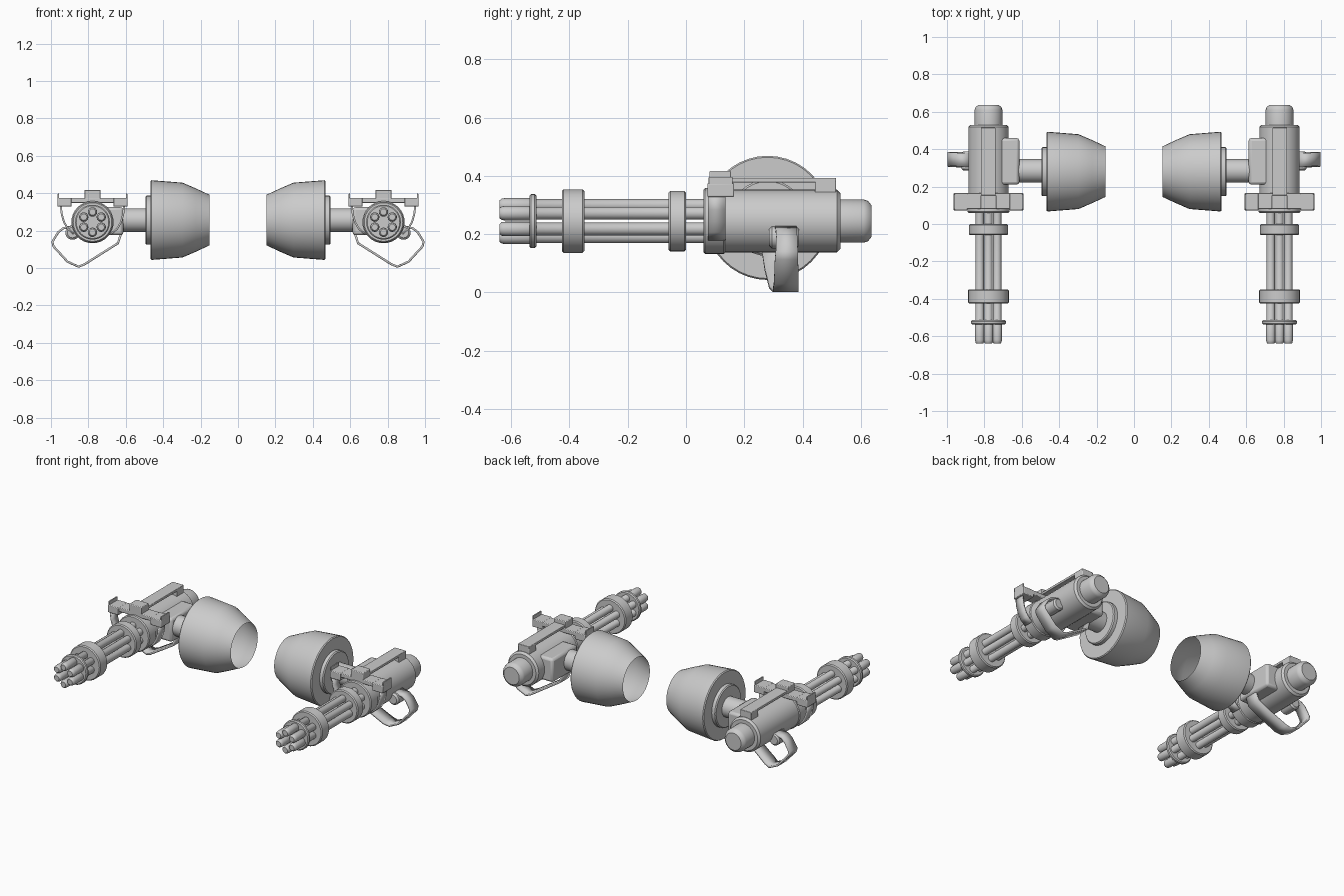
import bpy, bmesh
from math import sin, cos, pi, radians
from mathutils import Vector

if "Cube" in bpy.data.objects:
    bpy.data.objects.remove(bpy.data.objects["Cube"])

GX, GZ = 0.778, 0.245          # gun axis
AY, AZ = 0.28, 0.256           # shoulder axis


def finish(bm, name, bevel=0, thick=0):
    """Make an object from a bmesh and mirror it to the other side."""
    bmesh.ops.recalc_face_normals(bm, faces=bm.faces)
    me = bpy.data.meshes.new(name)
    bm.to_mesh(me)
    bm.free()
    ob = bpy.data.objects.new(name, me)
    bpy.context.collection.objects.link(ob)
    if thick:
        m = ob.modifiers.new("Solidify", 'SOLIDIFY')
        m.thickness, m.offset = thick, 0
    if bevel:
        m = ob.modifiers.new("Bevel", 'BEVEL')
        m.width, m.segments = bevel, 2
    m = ob.modifiers.new("Mirror", 'MIRROR')
    m.use_mirror_merge = False
    bpy.ops.object.select_all(action='DESELECT')
    bpy.context.view_layer.objects.active = ob
    ob.select_set(True)
    bpy.ops.object.shade_smooth_by_angle(angle=radians(35))
    return ob


def lathe(bm, profile, axis, centre, n=32):
    """Revolve (position, radius) pairs about the x or y axis; radius 0 closes an end."""
    rings = []
    for t, r in profile:
        ring = []
        for i in range(n if r else 1):
            a = 2 * pi * i / n
            u, z = centre[0] + r * cos(a), centre[1] + r * sin(a)
            ring.append(bm.verts.new((u, t, z) if axis == 'y' else (t, u, z)))
        rings.append(ring)
    for a, b in zip(rings, rings[1:]):
        for i in range(n):
            quad = [a[i % len(a)], a[(i + 1) % len(a)], b[(i + 1) % len(b)], b[i % len(b)]]
            bm.faces.new(list(dict.fromkeys(quad)))


def turned(name, profile, axis='y', centre=(GX, GZ), n=32):
    bm = bmesh.new()
    lathe(bm, profile, axis, centre, n)
    return finish(bm, name)


def disc(name, a, b, r, axis='y', centre=(GX, GZ), c=0.006, n=32):
    """Capped cylinder with a small edge chamfer."""
    return turned(name, [(a, 0), (a, r - c), (a + c, r), (b - c, r), (b, r - c), (b, 0)], axis, centre, n)


def box(name, x, y, z, bevel=0.004):
    bm = bmesh.new()
    bmesh.ops.create_cube(bm, size=1)
    for v in bm.verts:
        v.co = Vector([sum(p) / 2 + c * (p[1] - p[0]) for p, c in zip((x, y, z), v.co)])
    return finish(bm, name, bevel)


def strap(name, pts, thick):
    """Flat band through (x, z, y0, y1) stations."""
    bm = bmesh.new()
    rows = [(bm.verts.new((x, y0, z)), bm.verts.new((x, y1, z))) for x, z, y0, y1 in pts]
    for a, b in zip(rows, rows[1:]):
        bm.faces.new((a[0], a[1], b[1], b[0]))
    return finish(bm, name, thick=thick)


# rotary barrels
bm = bmesh.new()
for i in range(6):
    a = pi / 2 + i * pi / 3
    lathe(bm, [(-0.64, 0), (-0.64, 0.017), (-0.633, 0.023), (-0.62, 0.025), (-0.53, 0.025),
               (-0.525, 0.022), (0.08, 0.022), (0.08, 0)],
          'y', (GX + 0.054 * cos(a), GZ + 0.054 * sin(a)), 16)
finish(bm, "barrels")
disc("muzzle_plate", -0.538, -0.514, 0.093)
disc("front_clamp", -0.426, -0.349, 0.109)
disc("rear_clamp", -0.06, 0.0, 0.104)

# gun body and rear cap
disc("body_collar", 0.06, 0.135, 0.113)
disc("gun_body", 0.12, 0.53, 0.108, c=0.012)
turned("rear_cap", [(0.52, 0.074), (0.61, 0.074), (0.625, 0.069), (0.637, 0.054), (0.637, 0)])

# top crossbar with end blocks and lips
box("crossbar", (0.60, 0.96), (0.08, 0.165), (0.348, 0.374))
for s, side in ((-1, "inner"), (1, "outer")):
    def span(a, b):
        return tuple(sorted((GX + s * a, GX + s * b)))
    box(side + "_crossbar_block", span(0.112, 0.187), (0.073, 0.165), (0.328, 0.375))
    box(side + "_crossbar_lip", span(0.179, 0.187), (0.078, 0.16), (0.37, 0.397), 0.002)
    strap(side + "_crossbar_brace",
          [(GX + s * d, z, 0.075, 0.135) for d, z in
           ((0.17, 0.335), (0.164, 0.285), (0.152, 0.245), (0.132, 0.21), (0.1, 0.182))], 0.01)

# carry rail
box("sight_block", (0.735, 0.821), (0.08, 0.154), (0.36, 0.417))
box("top_rail", (0.74, 0.819), (0.10, 0.515), (0.377, 0.393), 0.003)
box("rail_foot", (0.74, 0.819), (0.443, 0.515), (0.335, 0.392))

# feed socket and hanging ammo feed loop
disc("feed_socket", 0.285, 0.388, 0.038, centre=(0.885, 0.189), c=0.01, n=20)
strap("feed_loop",
      [(0.885, 0.222, 0.305, 0.38), (0.935, 0.212, 0.308, 0.38), (0.962, 0.19, 0.31, 0.382),
       (0.992, 0.14, 0.308, 0.384), (0.987, 0.116, 0.305, 0.385), (0.912, 0.034, 0.302, 0.386),
       (0.853, 0.007, 0.298, 0.386), (0.82, 0.02, 0.285, 0.38), (0.725, 0.08, 0.27, 0.36),
       (0.642, 0.132, 0.262, 0.35), (0.62, 0.2, 0.262, 0.345)], 0.012)

# mount, arm and hollow shoulder cup
box("arm_mount", (0.613, 0.73), (0.21, 0.46), (0.175, 0.325), 0.015)
disc("arm", 0.48, 0.63, 0.063, 'x', (AY + 0.004, AZ), 0.002)
disc("shoulder_flange", 0.455, 0.495, 0.131, 'x', (AY, AZ))
turned("shoulder_cup", [(0.152, 0.135), (0.225, 0.169), (0.297, 0.200), (0.462, 0.213), (0.468, 0.208), (0.468, 0)],
       'x', (AY, AZ), 40)
